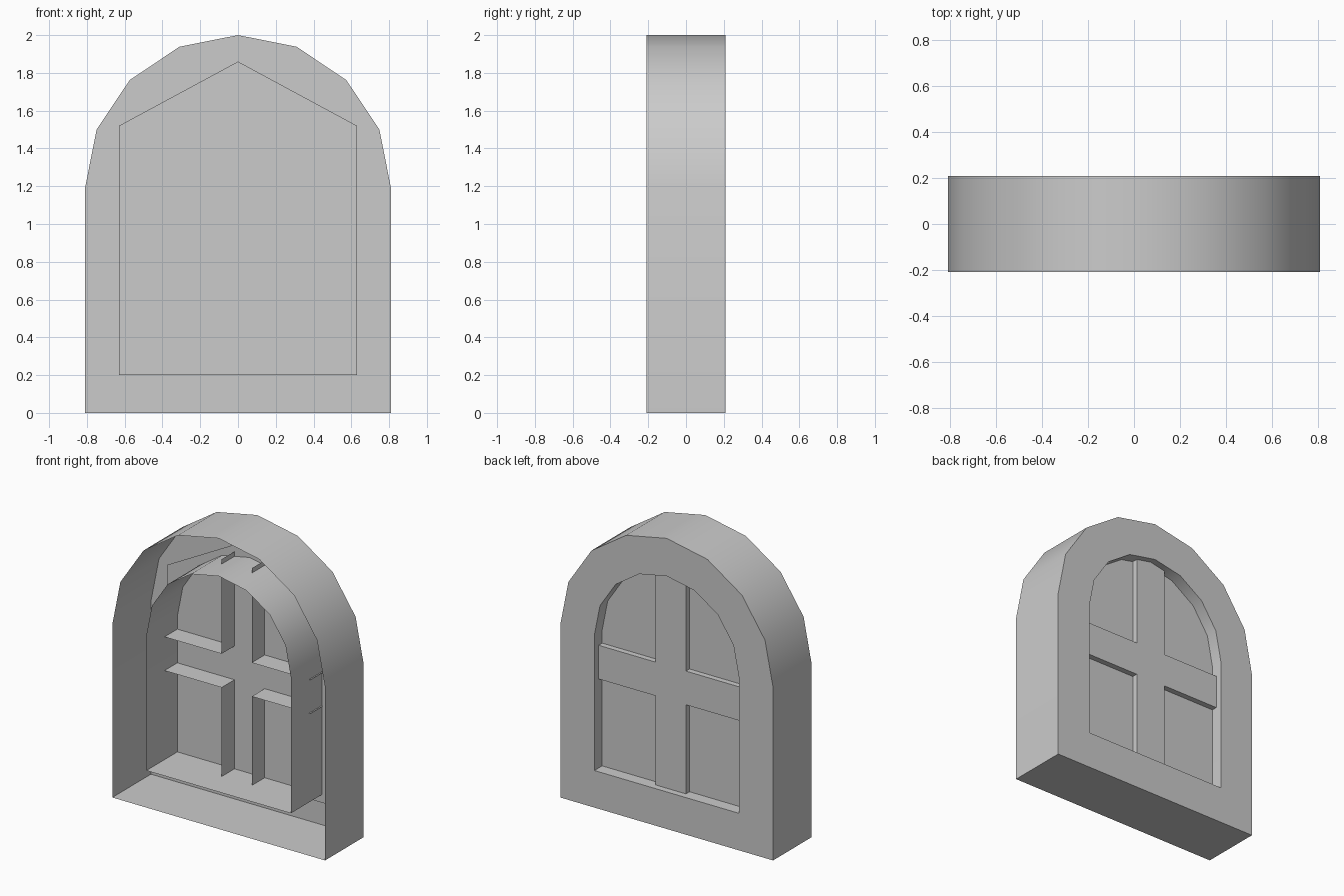
import bpy
import math

if "Cube" in bpy.data.objects:
    bpy.data.objects.remove(bpy.data.objects["Cube"])

SPRING = 1.19  # height where the arch starts


def arch(r, z0):
    """Arched profile in x, z with an eight-sided half circle on top."""
    arc = [(r * math.cos(math.pi * i / 8), SPRING + r * math.sin(math.pi * i / 8))
           for i in range(9)]
    return [(r, z0)] + arc + [(-r, z0)]


def build(name, sections, skip=(), cap=False):
    """Loft equal-length profiles [(outline, y), ...]; cap closes the last one."""
    n = len(sections[0][0])
    verts = [(x, y, z) for outline, y in sections for x, z in outline]
    faces = []
    for s in range(len(sections) - 1):
        a, b = s * n, (s + 1) * n
        for i in range(n):
            j = (i + 1) % n
            if i not in skip:
                faces.append((a + i, b + i, b + j, a + j))
    if cap:
        faces.append(tuple(reversed(range(len(verts) - n, len(verts)))))
    mesh = bpy.data.meshes.new(name)
    mesh.from_pydata(verts, [], faces)
    mesh.shade_smooth()
    mesh.set_sharp_from_angle(angle=math.radians(30))
    obj = bpy.data.objects.new(name, mesh)
    bpy.context.collection.objects.link(obj)
    return obj


# Frame: outer wall, back ring and inner reveal, open at the front
outer, inner = arch(0.81, 0.0), arch(0.55, 0.255)
build("window_frame", [(outer, -0.21), (outer, 0.21), (inner, 0.21), (inner, -0.21)])

# Pane: simple gabled sheet covering the opening
pane = [(0.63, 0.2), (0.63, 1.52), (0, 1.86), (-0.63, 1.52), (-0.63, 0.2)]
build("window_pane", [(pane, 0.126)], cap=True)

# Crossbars: one cross outline, open at the front and at the four ends
w, e = 0.115, 0.56
low, high, bottom, top = 0.868, 1.1, 0.245, 1.75
cross = [(w, bottom), (w, low), (e, low), (e, high), (w, high), (w, top),
         (-w, top), (-w, high), (-e, high), (-e, low), (-w, low), (-w, bottom)]
build("crossbars", [(cross, -0.014), (cross, 0.165)], skip=(2, 5, 8, 11), cap=True)
